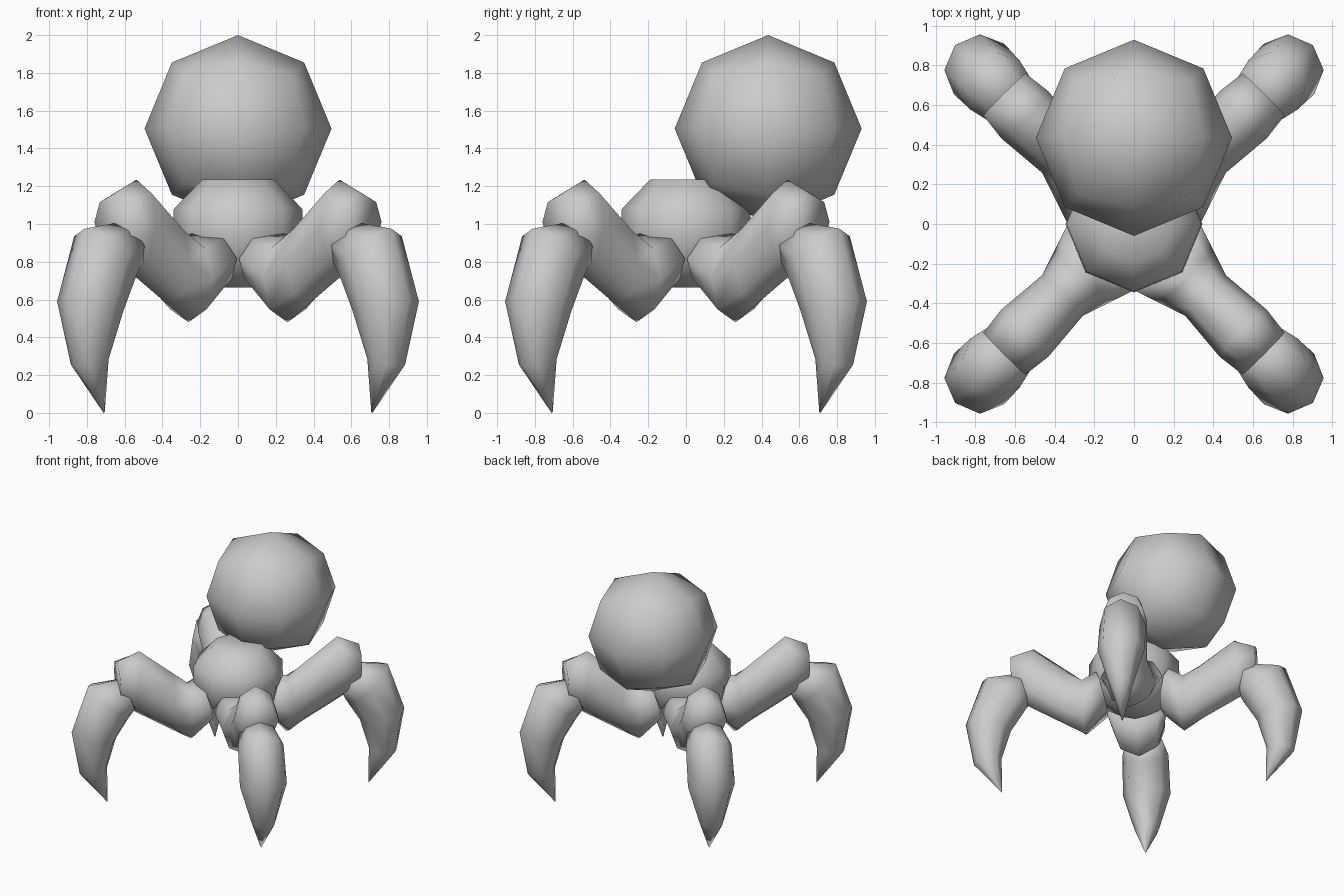
import bpy, bmesh
from math import sin, cos, pi, radians
from mathutils import Vector, Matrix

if "Cube" in bpy.data.objects:
    bpy.data.objects.remove(bpy.data.objects["Cube"])

N = 8  # sides of every rounded part


def finish(name, bm):
    bmesh.ops.recalc_face_normals(bm, faces=bm.faces)
    for f in bm.faces:
        f.smooth = True
    mesh = bpy.data.meshes.new(name)
    bm.to_mesh(mesh)
    bm.free()
    obj = bpy.data.objects.new(name, mesh)
    bpy.context.collection.objects.link(obj)
    return obj


def skin(bm, rings):
    """Bridge successive rings of points and cap both ends."""
    loops = [[bm.verts.new(p) for p in r] for r in rings]
    for a, b in zip(loops, loops[1:]):
        for i in range(N):
            j = (i + 1) % N
            bm.faces.new((a[i], a[j], b[j], b[i]))
    bm.faces.new(loops[0])
    bm.faces.new(loops[-1])


def leg_ring(top, bottom, width):
    """Oval section between two points of the leg's side profile (radius, z)."""
    t, b = Vector((top[0], 0, top[1])), Vector((bottom[0], 0, bottom[1]))
    mid, half = (t + b) / 2, (t - b) / 2
    return [mid + half * cos(2 * pi * i / N) + Vector((0, width * sin(2 * pi * i / N), 0))
            for i in range(N)]


# Head: cube split once and pushed out to a ball
bm = bmesh.new()
bmesh.ops.create_cube(bm, size=1)
bmesh.ops.subdivide_edges(bm, edges=bm.edges[:], cuts=1, use_grid_fill=True)
for v in bm.verts:
    v.co = v.co.normalized() * 0.495 + Vector((0, 0.435, 1.505))
finish("head", bm)

# Body: faceted drum with flat top and bottom
bm = bmesh.new()
profile = [(0.13, 0.665), (0.31, 0.80), (0.345, 0.95), (0.34, 1.08), (0.19, 1.235)]
skin(bm, [[(r * cos(2 * pi * i / N), r * sin(2 * pi * i / N), z) for i in range(N)]
          for r, z in profile])
finish("body", bm)

# Leg sections: top/outer point, bottom/inner point, half width
upper = [((0.285, 0.965), (0.20, 0.67), 0.235),
         ((0.385, 0.94), (0.37, 0.48), 0.19),
         ((0.50, 1.03), (0.52, 0.57), 0.145),
         ((0.76, 1.235), (0.80, 0.74), 0.168),
         ((0.93, 1.16), (0.92, 0.86), 0.15)]
lower = [((0.88, 1.01), (0.80, 0.76), 0.14),
         ((1.15, 0.975), (0.83, 0.70), 0.175),
         ((1.277, 0.60), (0.935, 0.53), 0.18),
         ((1.215, 0.25), (1.005, 0.29), 0.095),
         ((1.005, 0.0), (1.0, 0.005), 0.004)]

# Four legs on the diagonals
for k, side in enumerate(("back_right", "back_left", "front_left", "front_right")):
    turn = Matrix.Rotation(radians(45 + 90 * k), 4, 'Z')
    for part, sections in (("upper_leg", upper), ("lower_leg", lower)):
        bm = bmesh.new()
        skin(bm, [leg_ring(*s) for s in sections])
        bm.transform(turn)
        finish(f"{side}_{part}", bm)
